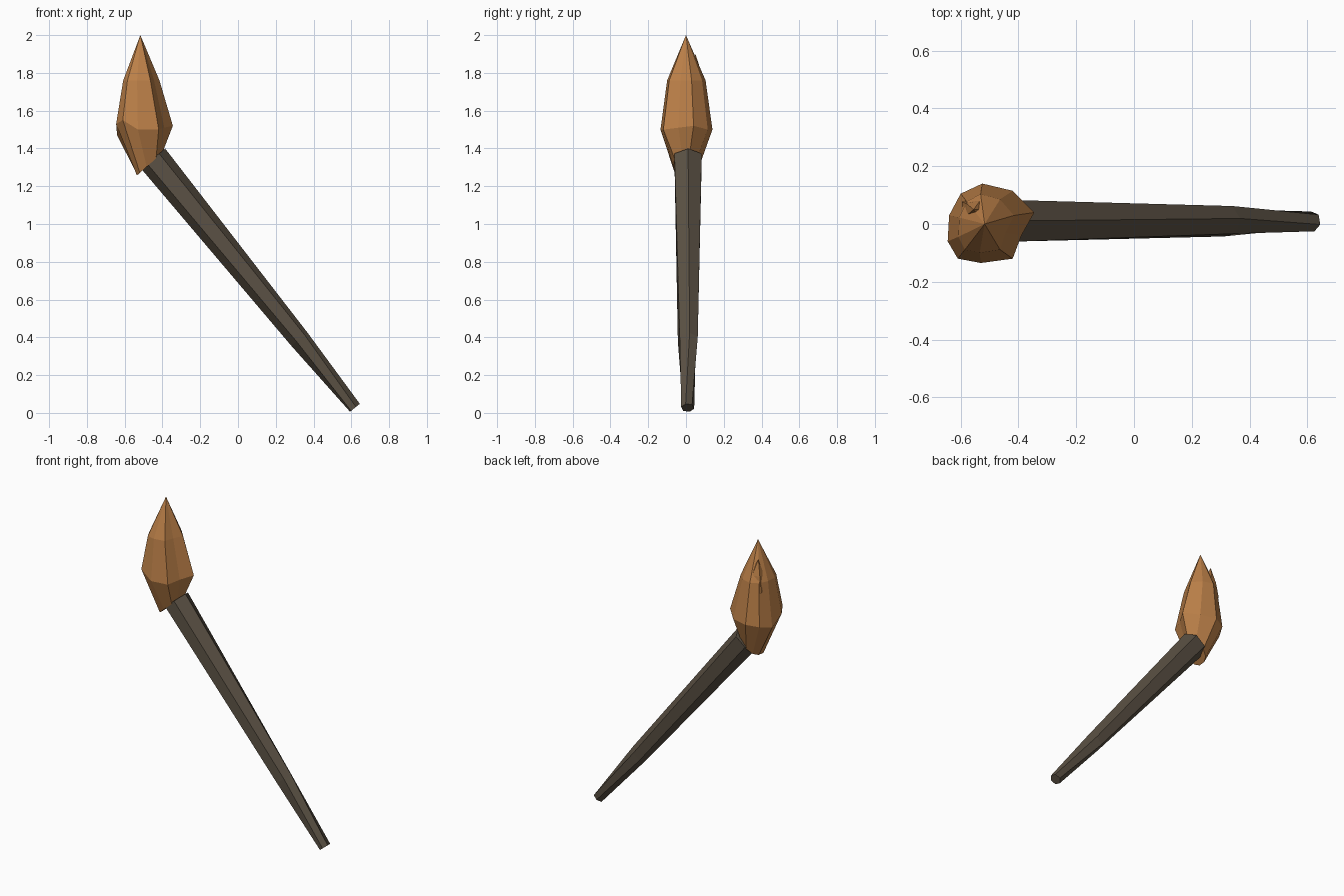
import bpy
import bmesh
from math import cos, sin, radians, pi
from mathutils import Vector

cube = bpy.data.objects.get("Cube")
if cube:
    bpy.data.objects.remove(cube)


def material(name, rgb):
    mat = bpy.data.materials.new(name)
    mat.use_nodes = True
    mat.diffuse_color = (*rgb, 1)
    mat.node_tree.nodes["Principled BSDF"].inputs["Base Color"].default_value = (*rgb, 1)
    return mat


def loft(name, rings, mat, tip=None):
    """Skin a stack of equal rings, closing the last one flat or to a tip."""
    bm = bmesh.new()
    loops = [[bm.verts.new(p) for p in ring] for ring in rings]
    n = len(loops[0])
    for low, high in zip(loops, loops[1:]):
        for i in range(n):
            j = (i + 1) % n
            bm.faces.new((low[i], low[j], high[j], high[i]))
    bm.faces.new(loops[0][::-1])
    if tip:
        apex = bm.verts.new(tip)
        for i in range(n):
            bm.faces.new((loops[-1][i], loops[-1][(i + 1) % n], apex))
    else:
        bm.faces.new(loops[-1])
    bmesh.ops.recalc_face_normals(bm, faces=bm.faces)
    mesh = bpy.data.meshes.new(name)
    bm.to_mesh(mesh)
    bm.free()
    mesh.materials.append(mat)
    obj = bpy.data.objects.new(name, mesh)
    bpy.context.collection.objects.link(obj)
    return obj


wood = material("dark wood", (0.105, 0.083, 0.058))
fire = material("flame orange", (0.50, 0.215, 0.065))

# Slanted six-sided handle, slightly twisted and tapering to the foot
foot, head = Vector((0.619, 0.009, 0.027)), Vector((-0.45, 0.011, 1.347))
axis = (head - foot).normalized()
side = Vector((0, 1, 0))
up = side.cross(axis).normalized()
handle_rings = []
for t, radius, twist in ((0, 0.035, -18), (0.275, 0.056, 10), (1, 0.083, 0)):
    centre = foot.lerp(head, t)
    angles = [radians(twist) + i * pi / 3 for i in range(6)]
    handle_rings.append([centre + radius * (up * cos(a) + side * sin(a)) for a in angles])
loft("handle", handle_rings, wood)

# Faceted upright flame: uneven belly ring, scaled copies below and above it
belly = [(-0.345, 0.04, 1.52), (-0.42, 0.115, 1.50), (-0.525, 0.14, 1.50),
         (-0.60, 0.105, 1.49), (-0.64, 0.03, 1.47), (-0.645, -0.06, 1.53),
         (-0.61, -0.12, 1.55), (-0.53, -0.135, 1.50), (-0.42, -0.12, 1.50),
         (-0.39, -0.04, 1.51)]


def scaled(centre, z, sx, sy, tilt=0):
    return [(centre + (x + 0.5) * sx, y * sy, z + (x + 0.5) * tilt) for x, y, _ in belly]


base = scaled(-0.47, 1.315, 0.45, 0.5, 0.4)
shoulder = scaled(-0.515, 1.76, 0.64, 0.74)
loft("flame", [base, belly, shoulder], fire, (-0.517, 0, 2.0))

# Smaller second lick of flame at the back
foot_ring = [(-0.545 + 0.062 * cos(a), 0.045 + 0.055 * sin(a), 1.70)
             for a in (i * 2 * pi / 5 for i in range(5))]
mid_ring = [(-0.545 + 0.042 * cos(a), 0.05 + 0.034 * sin(a), 1.80)
            for a in (i * 2 * pi / 5 for i in range(5))]
loft("flame_lick", [foot_ring, mid_ring], fire, (-0.555, 0.05, 1.9))
